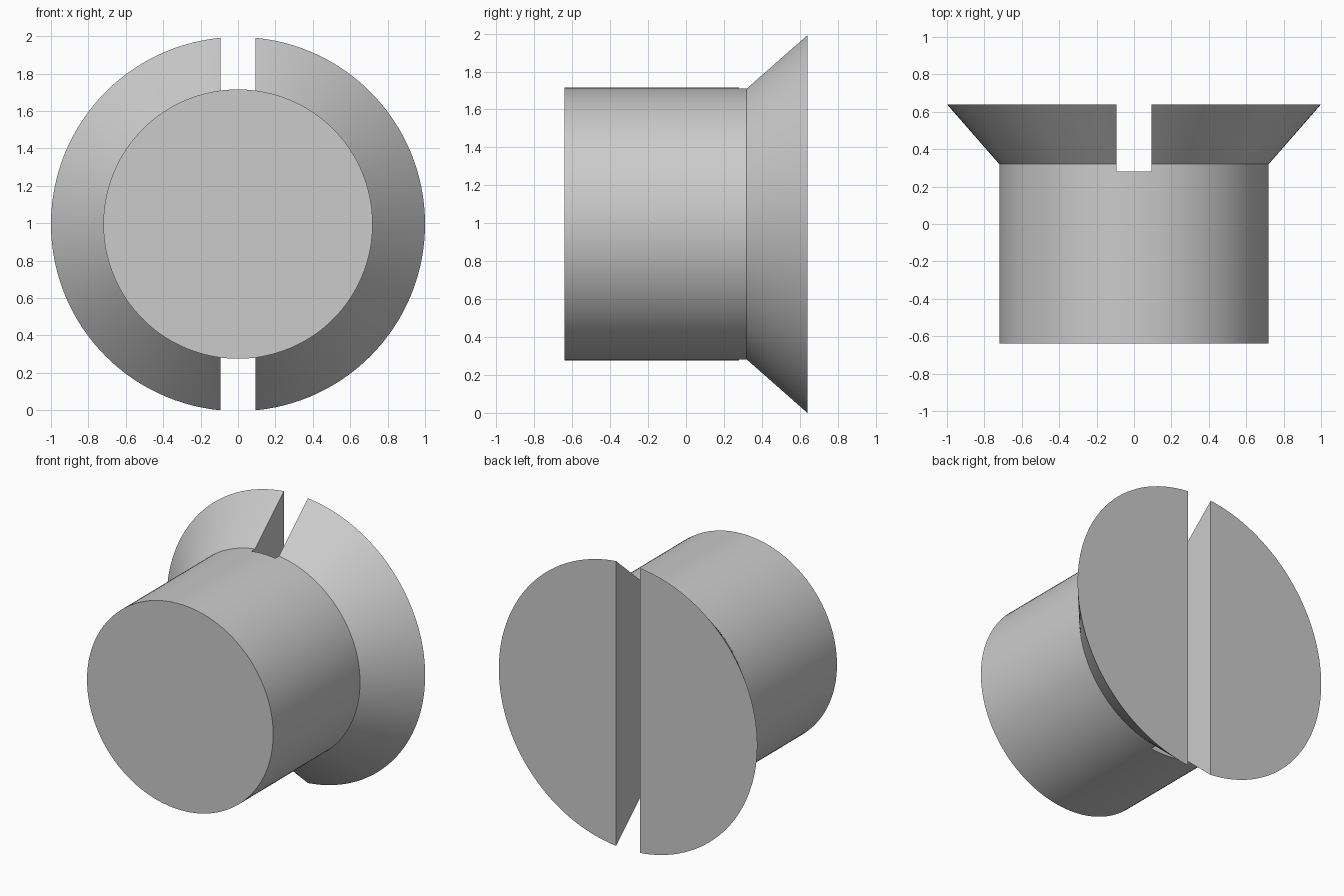
import bpy
import bmesh
import math
from mathutils import Matrix

cube = bpy.data.objects.get("Cube")
if cube:
    bpy.data.objects.remove(cube, do_unlink=True)

SEGMENTS = 128
HEAD_R, SHANK_R = 1.0, 0.72
BACK, NECK, FRONT = 0.64, 0.32, -0.64
SLOT_HALF, SLOT_FLOOR = 0.093, 0.28
# The slot trims the rim, so the axis sits slightly below the head radius
AXIS_Z = math.sqrt(HEAD_R ** 2 - SLOT_HALF ** 2)

grey = bpy.data.materials.new("steel_grey")
grey.use_nodes = True
colour = (0.6, 0.6, 0.6, 1)
grey.diffuse_color = colour
grey.node_tree.nodes["Principled BSDF"].inputs["Base Color"].default_value = colour


def add_object(name, bm):
    bmesh.ops.recalc_face_normals(bm, faces=bm.faces)
    mesh = bpy.data.meshes.new(name)
    bm.to_mesh(mesh)
    bm.free()
    mesh.materials.append(grey)
    obj = bpy.data.objects.new(name, mesh)
    bpy.context.collection.objects.link(obj)
    return obj


# Shank and countersunk head: rings along y, bridged and capped
bm = bmesh.new()
rings = []
for radius, y in ((SHANK_R, FRONT), (SHANK_R, NECK), (HEAD_R, BACK)):
    angles = [math.tau * i / SEGMENTS for i in range(SEGMENTS)]
    rings.append([bm.verts.new((radius * math.cos(a), y, AXIS_Z + radius * math.sin(a)))
                  for a in angles])
for low, high in zip(rings, rings[1:]):
    for i in range(SEGMENTS):
        j = (i + 1) % SEGMENTS
        bm.faces.new((low[i], low[j], high[j], high[i]))
bm.faces.new(rings[0])
bm.faces.new(rings[-1])
screw = add_object("slotted_screw", bm)

# Slot cutter, running vertically across the head
bm = bmesh.new()
depth = 1.0
bmesh.ops.create_cube(bm, size=1, matrix=(
    Matrix.Translation((0, SLOT_FLOOR + depth / 2, AXIS_Z))
    @ Matrix.Diagonal((2 * SLOT_HALF, depth, 3, 1))))
cutter = add_object("slot_cutter", bm)
cutter.hide_render = True

# Cut the slot, then drop the cutter
cut = screw.modifiers.new("slot", 'BOOLEAN')
cut.operation = 'DIFFERENCE'
cut.solver = 'EXACT'
cut.object = cutter
bpy.ops.object.select_all(action='DESELECT')
screw.select_set(True)
bpy.context.view_layer.objects.active = screw
bpy.ops.object.modifier_apply(modifier=cut.name)
bpy.data.objects.remove(cutter, do_unlink=True)

bpy.ops.object.shade_smooth_by_angle(angle=math.radians(30))
